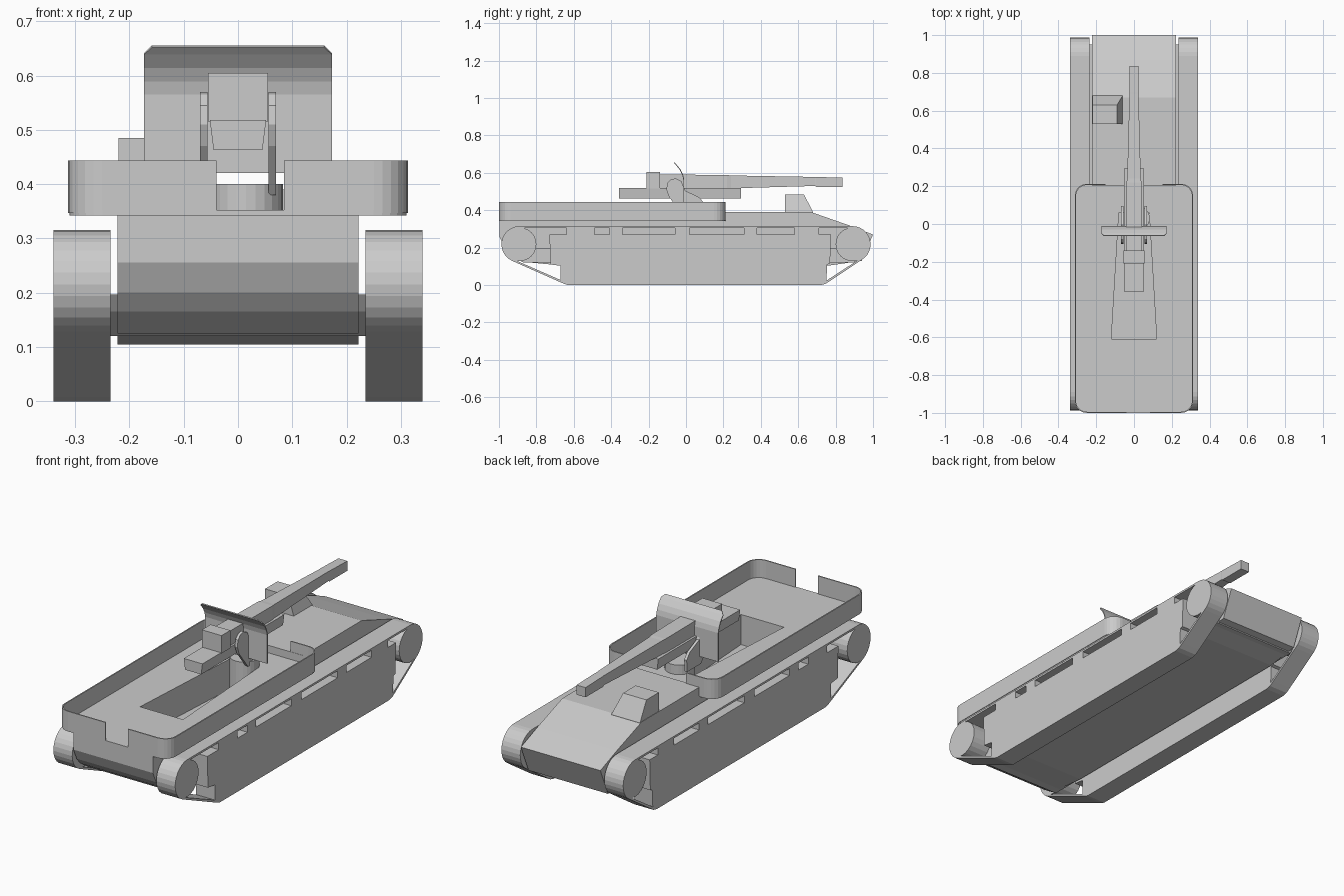
import bpy, bmesh
from math import sin, cos, pi, radians

if "Cube" in bpy.data.objects:
    bpy.data.objects.remove(bpy.data.objects["Cube"])


def make(name, verts, faces):
    bm = bmesh.new()
    vs = [bm.verts.new(v) for v in verts]
    for f in faces:
        bm.faces.new([vs[i] for i in f])
    bmesh.ops.recalc_face_normals(bm, faces=bm.faces)
    me = bpy.data.meshes.new(name)
    bm.to_mesh(me)
    bm.free()
    ob = bpy.data.objects.new(name, me)
    bpy.context.collection.objects.link(ob)
    return ob


def loft(name, rings):
    n, m = len(rings[0]), len(rings)
    faces = [list(range(n)), list(range((m - 1) * n, m * n))]
    for r in range(m - 1):
        for i in range(n):
            j = (i + 1) % n
            faces.append((r * n + i, r * n + j, (r + 1) * n + j, (r + 1) * n + i))
    return make(name, [v for ring in rings for v in ring], faces)


def prism_x(name, yz, x0, x1):
    return loft(name, [[(x, y, z) for y, z in yz] for x in (x0, x1)])


def prism_z(name, xy, z0, z1):
    return loft(name, [[(x, y, z) for x, y in xy] for z in (z0, z1)])


def box(name, x0, x1, y0, y1, z0, z1):
    return prism_z(name, [(x0, y0), (x1, y0), (x1, y1), (x0, y1)], z0, z1)


def arc(cx, cy, r, a0, a1, n):
    return [(cx + r * cos(radians(a0 + (a1 - a0) * i / n)),
             cy + r * sin(radians(a0 + (a1 - a0) * i / n))) for i in range(n + 1)]


def strip(name, path, thickness):
    """Thin sheet from pairs of points."""
    n = len(path)
    ob = make(name, [p[0] for p in path] + [p[1] for p in path],
              [(i, i + 1, n + i + 1, n + i) for i in range(n - 1)])
    mod = ob.modifiers.new("thickness", 'SOLIDIFY')
    mod.thickness = thickness
    mod.offset = 0
    return ob


# Hull
hull = prism_x("hull", [(-0.996, 0.347), (-0.996, 0.256), (-0.97, 0.2), (-0.94, 0.165),
                        (-0.88, 0.125), (-0.67, 0.105), (0.77, 0.105), (0.94, 0.13),
                        (1.0, 0.27), (0.87, 0.32), (0.67, 0.39), (0.205, 0.39),
                        (0.205, 0.347)], -0.222, 0.222)
prism_x("hull_tub", [(-0.955, 0.197), (-0.93, 0.165), (-0.87, 0.12), (0.9, 0.12),
                     (0.95, 0.197)], -0.235, 0.235)

# Fighting compartment floor with overhanging, rounded corners
R = 0.06
right_rear = arc(0.31 - R, -1 + R, R, 0, -90, 6)
right_front = arc(0.31 - R, 0.21 - R, R, 90, 0, 6)
half = right_front + right_rear
floor = prism_z("compartment_floor", half + [(-x, y) for x, y in reversed(half)], 0.342, 0.352)

# Sunken well under the gun
well = prism_z("well_cutter", [(-0.12, -0.61), (0.12, -0.61), (0.08, 0.06), (-0.08, 0.06)], 0.2, 0.5)
well.hide_render = True
well.display_type = 'WIRE'
tub_cut = bpy.data.objects["hull_tub"]
for ob in (hull, floor, tub_cut):
    mod = ob.modifiers.new("well", 'BOOLEAN')
    mod.operation = 'DIFFERENCE'
    mod.object = well

# Bulwark walls, open at the front centre and notched at the rear
for side, notch in ((1, 0.085), (-1, 0.04)):
    path = [(0.15, 0.21)] + half + [(notch, -1)]
    strip("bulwark_right" if side > 0 else "bulwark_left",
          [((side * x, y * 0.997, 0.347), (side * x, y * 0.997, 0.443)) for x, y in path], 0.006)

# Running gear
outer = (arc(0.89, 0.218, 0.097, 90, -60, 12) + [(0.77, 0.022), (0.745, 0.006), (0.72, 0)]
         + [(-0.63, 0), (-0.655, 0.008)] + arc(-0.89, 0.218, 0.097, 247, 90, 12))
inner = (arc(0.89, 0.218, 0.087, 90, -60, 12) + [(0.763, 0.032), (0.742, 0.016), (0.72, 0.01)]
         + [(-0.63, 0.01), (-0.65, 0.018)] + arc(-0.89, 0.218, 0.087, 247, 90, 12))
skirt = [(-0.73, 0.27), (-0.725, 0.11), (-0.67, 0.103), (-0.67, 0.015), (-0.63, 0.004),
         (0.72, 0.004), (0.75, 0.015), (0.755, 0.11), (0.77, 0.115), (0.775, 0.27)]
supports = [(-0.64, -0.49), (-0.41, -0.34), (-0.06, 0.02), (0.31, 0.38), (0.58, 0.71)]
for side, label in ((1, "right"), (-1, "left")):
    a, b = side * 0.235, side * 0.34
    n = len(outer)
    verts = [(x, y, z) for x in (a, b) for loop in (outer, inner) for y, z in loop]
    faces = []
    for i in range(n):
        j = (i + 1) % n
        for p, q in ((0, n), (2 * n, 3 * n), (0, 2 * n), (n, 3 * n)):
            faces.append((p + i, p + j, q + j, q + i))
    make("track_belt_" + label, verts, faces)
    for y, end in ((-0.89, "rear"), (0.89, "front")):
        prism_x(f"wheel_{end}_{label}", arc(y, 0.218, 0.09, 0, 345, 23), a, b)
    prism_x("track_skirt_" + label, skirt, a, b)
    for y0, y1 in supports:
        box("skirt_support_" + label, a, b, y0, y1, 0.268, 0.307)

# Driver's hood on the front deck
loft("driver_hood", [[(-0.22, 0.53, 0.33), (-0.06, 0.53, 0.33), (-0.06, 0.68, 0.33), (-0.22, 0.68, 0.33)],
                     [(-0.22, 0.53, 0.39), (-0.06, 0.53, 0.39), (-0.06, 0.68, 0.39), (-0.22, 0.68, 0.39)],
                     [(-0.22, 0.53, 0.485), (-0.09, 0.53, 0.485), (-0.09, 0.63, 0.485), (-0.22, 0.63, 0.485)]])

# Gun mount
prism_z("mount_pedestal", arc(0.015, 0.03, 0.068, 0, 345, 23), 0.2, 0.4)
cheek = [(-0.09, 0.47), (-0.105, 0.51), (-0.1, 0.545), (-0.08, 0.565), (-0.055, 0.57),
         (-0.025, 0.555), (-0.005, 0.505), (0.07, 0.47), (0.095, 0.44), (0.09, 0.38), (-0.02, 0.38)]
for s in (1, -1):
    prism_x("mount_cheek_right" if s > 0 else "mount_cheek_left", cheek, s * 0.056, s * 0.07)


# Gun barrel, cradle and breech
def ring(y, hw, z0, z1):
    return [(-hw, y, z0), (hw, y, z0), (hw, y, z1), (-hw, y, z1)]


loft("gun_barrel", [ring(-0.15, 0.042, 0.515, 0.592), ring(0.22, 0.04, 0.515, 0.588),
                    ring(0.24, 0.036, 0.517, 0.586), ring(0.69, 0.024, 0.53, 0.578),
                    ring(0.695, 0.025, 0.525, 0.578), ring(0.837, 0.025, 0.525, 0.574)])
loft("gun_cradle", [[(-0.045, y, 0.463), (0.045, y, 0.463), (0.052, y, 0.518), (-0.052, y, 0.518)]
                    for y in (-0.358, 0.295)])
box("breech_block", -0.055, 0.055, -0.21, -0.14, 0.515, 0.605)

# Curved gun shield, top leaning rearward with clipped corners
profile = [(-0.012, 0.42, 0.173), (-0.012, 0.565, 0.173), (-0.018, 0.59, 0.173),
           (-0.03, 0.615, 0.173), (-0.05, 0.64, 0.173), (-0.063, 0.654, 0.158)]
strip("gun_shield", [((-w, y, z), (w, y, z)) for y, z, w in profile], 0.005)
